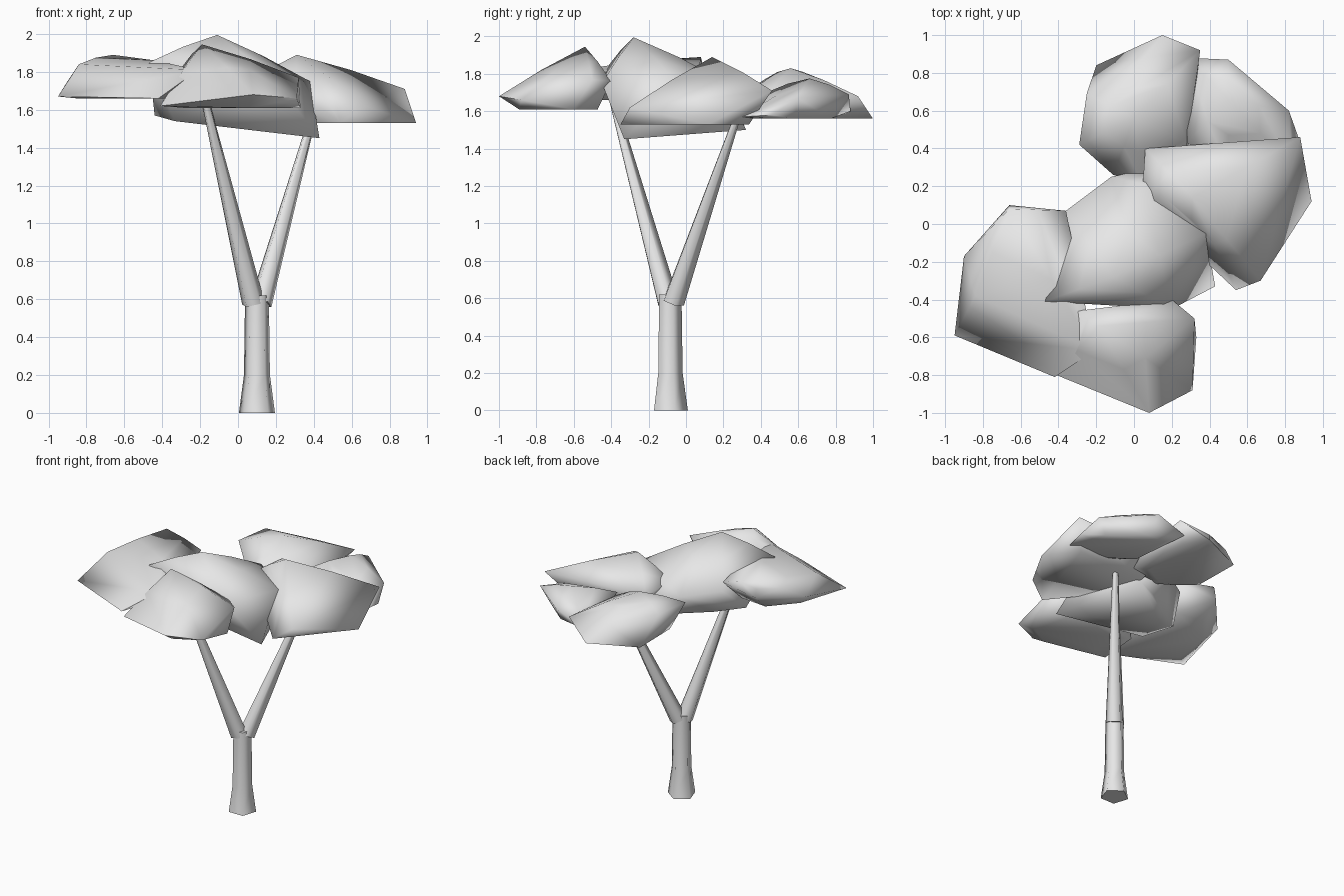
import bpy
import bmesh
from math import cos, sin, tau, radians
from mathutils import Vector

default_cube = bpy.data.objects.get("Cube")
if default_cube:
    bpy.data.objects.remove(default_cube, do_unlink=True)

# One plain grey for the whole tree
grey = bpy.data.materials.new("plain_grey")
grey.use_nodes = True
colour = (0.8, 0.8, 0.8, 1)
grey.diffuse_color = colour
for node in grey.node_tree.nodes:
    if node.type == 'BSDF_PRINCIPLED':
        node.inputs["Base Color"].default_value = colour


def finish(bm, name, sharp_angle):
    """Turn a bmesh into a smooth shaded, grey object."""
    bmesh.ops.recalc_face_normals(bm, faces=bm.faces[:])
    mesh = bpy.data.meshes.new(name)
    bm.to_mesh(mesh)
    bm.free()
    mesh.materials.append(grey)
    mesh.shade_smooth()
    mesh.set_sharp_from_angle(angle=radians(sharp_angle))
    obj = bpy.data.objects.new(name, mesh)
    bpy.context.collection.objects.link(obj)
    return obj


def limb(name, path, radii, sides=5):
    """Tapered tube through the path points, closed at both ends."""
    bm = bmesh.new()
    axis = Vector(path[-1]) - Vector(path[0])
    turn = Vector((0, 0, 1)).rotation_difference(axis)
    rings = []
    for point, radius in zip(path, radii):
        ring = []
        for i in range(sides):
            angle = tau * i / sides + tau / 4
            offset = turn @ Vector((radius * cos(angle), radius * sin(angle), 0))
            ring.append(bm.verts.new(Vector(point) + offset))
        rings.append(ring)
    for low, high in zip(rings, rings[1:]):
        for i in range(sides):
            j = (i + 1) % sides
            bm.faces.new((low[i], low[j], high[j], high[i]))
    bm.faces.new(rings[0])
    bm.faces.new(rings[-1])
    return finish(bm, name, 80)


def clump(name, crown, floor, rim, bulge=0.01):
    """Faceted leaf mass: a rim, a low dome up to the crown, a smaller flat base."""
    bm = bmesh.new()
    crown = Vector(crown)
    rim = [Vector(p) for p in rim]
    centre = sum(rim, Vector()) / len(rim)
    points = rim + [crown]
    for p in rim:
        points.append(p.lerp(crown, 0.5) + Vector((0, 0, bulge)))
        base = centre.lerp(p, 0.7)
        base.z = floor
        points.append(base)
    for p in points:
        bm.verts.new(p)
    hull = bmesh.ops.convex_hull(bm, input=bm.verts[:])
    loose = set(hull["geom_interior"]) | set(hull["geom_unused"])
    bmesh.ops.delete(bm, geom=[v for v in loose if isinstance(v, bmesh.types.BMVert)],
                     context='VERTS')
    return finish(bm, name, 100)


# Trunk with a flared foot, and two straight branches forking from its top
limb("trunk", [(0.1, -0.09, 0), (0.1, -0.09, 0.2), (0.1, -0.09, 0.62)],
     [0.1, 0.072, 0.066])
limb("front_branch", [(0.08, -0.1, 0.58), (-0.19, -0.41, 1.72)], [0.062, 0.018])
limb("back_branch", [(0.12, -0.07, 0.58), (0.41, 0.29, 1.62)], [0.062, 0.018])

# Leaf clumps
clump("centre_leaves", (-0.11, -0.28, 1.995), 1.54, [
    (-0.47, -0.41, 1.85), (-0.36, 0.07, 1.74), (-0.12, 0.25, 1.7),
    (0.05, 0.21, 1.76), (0.2, 0.32, 1.5), (0.38, -0.05, 1.75),
    (0.43, -0.33, 1.45), (0.2, -0.45, 1.75), (-0.44, -0.1, 1.57)])
clump("left_leaves", (0.31, 0.14, 1.89), 1.53, [
    (0.06, 0.4, 1.72), (0.04, 0.12, 1.73), (0.88, 0.46, 1.71),
    (0.94, 0.12, 1.53), (0.67, -0.3, 1.62), (0.54, -0.35, 1.53),
    (0.3, -0.1, 1.65)])
clump("right_leaves", (-0.66, 0.08, 1.89), 1.66, [
    (-0.95, -0.59, 1.67), (-0.9, -0.17, 1.75), (-0.84, -0.38, 1.84),
    (-0.66, 0.1, 1.78), (-0.36, 0.07, 1.81), (-0.21, -0.67, 1.81),
    (-0.42, -0.81, 1.66)])
clump("front_leaves", (-0.19, -0.54, 1.945), 1.61, [
    (0.08, -1, 1.68), (0.31, -0.88, 1.66), (0.33, -0.6, 1.61),
    (0.32, -0.5, 1.77), (0.2, -0.4, 1.76), (-0.3, -0.46, 1.82),
    (-0.38, -0.48, 1.62), (-0.41, -0.8, 1.62)])
clump("back_leaves", (0.0, 0.56, 1.83), 1.56, [
    (-0.29, 0.42, 1.77), (-0.25, 0.69, 1.77), (-0.2, 0.84, 1.56),
    (0.15, 1, 1.56), (0.35, 0.92, 1.68), (0.05, 0.88, 1.69),
    (0.28, 0.43, 1.68), (0.28, 0.33, 1.58), (0.05, 0.21, 1.6),
    (-0.11, 0.26, 1.66)])
clump("back_left_leaves", (0.5, 0.66, 1.775), 1.56, [
    (0.28, 0.88, 1.6), (0.5, 0.87, 1.69), (0.82, 0.6, 1.67),
    (0.87, 0.46, 1.58), (0.84, 0.3, 1.57), (0.5, 0.28, 1.6),
    (0.28, 0.43, 1.7)])
